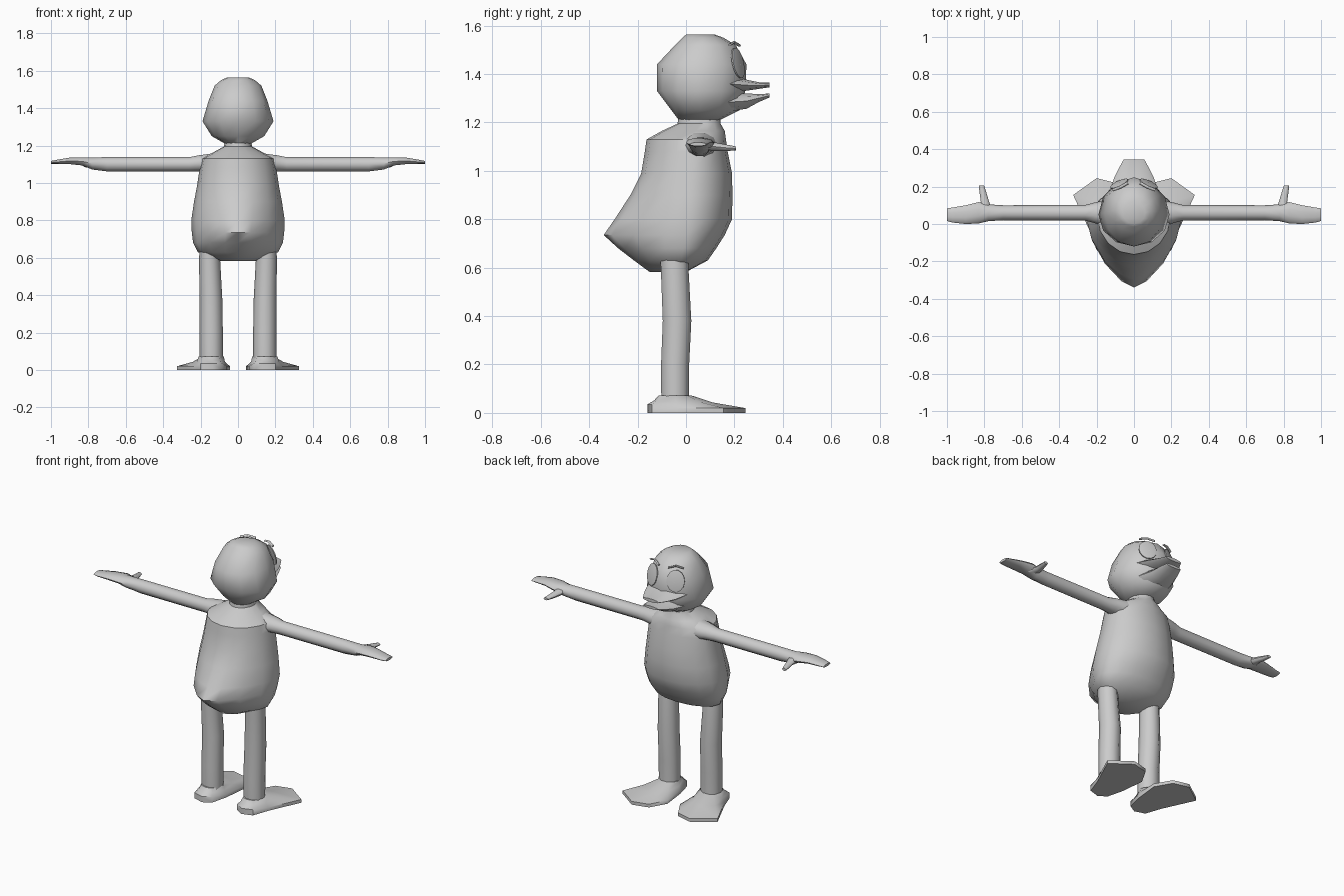
import bpy, bmesh, math
from mathutils import Vector as V

grey = bpy.data.materials.new("plain grey")
grey.diffuse_color = (0.6, 0.6, 0.6, 1)


def loft(name, rings, mirror=False, angle=50):
    """Skin a list of equal rings, cap both ends, optionally mirror in x."""
    bm = bmesh.new()
    vs = [[bm.verts.new(p) for p in r] for r in rings]
    n = len(vs[0])
    for a, b in zip(vs, vs[1:]):
        for i in range(n):
            j = (i + 1) % n
            bm.faces.new((a[i], a[j], b[j], b[i]))
    bm.faces.new(vs[0])
    bm.faces.new(vs[-1])
    bmesh.ops.recalc_face_normals(bm, faces=bm.faces)
    me = bpy.data.meshes.new(name)
    bm.to_mesh(me)
    bm.free()
    me.materials.append(grey)
    ob = bpy.data.objects.new(name, me)
    bpy.context.collection.objects.link(ob)
    bpy.ops.object.select_all(action='DESELECT')
    ob.select_set(True)
    bpy.context.view_layer.objects.active = ob
    bpy.ops.object.shade_smooth_by_angle(angle=math.radians(angle))
    if mirror:
        ob.modifiers.new("mirror", 'MIRROR').use_mirror_merge = False
    return ob


def ell(c, u, v, n=10):
    c, u, v = V(c), V(u), V(v)
    return [c + u * math.cos(t) + v * math.sin(t)
            for t in (2 * math.pi * i / n for i in range(n))]


def egg(z, ymin, ymax, hw, yc, p=1.0, n=16):
    """Flat ring whose back half (-y) gets more pointed as p grows."""
    pts = []
    for i in range(n):
        t = 2 * math.pi * i / n
        c, s = math.cos(t), math.sin(t)
        q = p if s < 0 else 1.0
        x = math.copysign(abs(c) ** q, c) * hw
        y = yc + (s * (ymax - yc) if s > 0 else -abs(s) ** q * (yc - ymin))
        pts.append(V((x, y, z)))
    return pts


# Pear-shaped body with pointed tail, up to the neck
loft("body", [egg(*r) for r in [
    (0.582, -0.15, 0.0, 0.09, -0.06, 1.1),
    (0.63, -0.215, 0.09, 0.215, -0.02, 1.2),
    (0.68, -0.28, 0.125, 0.24, -0.01, 1.3),
    (0.735, -0.34, 0.16, 0.247, 0.0, 1.35),
    (0.80, -0.295, 0.19, 0.25, 0.01, 1.25),
    (0.90, -0.23, 0.192, 0.235, 0.02, 1.1),
    (0.99, -0.185, 0.19, 0.218, 0.03),
    (1.08, -0.17, 0.172, 0.205, 0.04),
    (1.13, -0.163, 0.165, 0.195, 0.04),
    (1.165, -0.10, 0.16, 0.13, 0.04),
    (1.195, -0.035, 0.143, 0.075, 0.055),
    (1.23, -0.03, 0.14, 0.07, 0.055)]])

# Head
loft("head", [egg(*r, 1.0, 12) for r in [
    (1.21, -0.03, 0.14, 0.07, 0.055),
    (1.25, -0.06, 0.22, 0.14, 0.06),
    (1.33, -0.12, 0.245, 0.19, 0.05),
    (1.44, -0.12, 0.25, 0.157, 0.06),
    (1.52, -0.045, 0.205, 0.125, 0.07),
    (1.55, -0.015, 0.155, 0.09, 0.07),
    (1.563, 0.0, 0.12, 0.06, 0.06)]])


# Flat bill in two halves: (y, half width, low z, high z)
def bill(name, rows):
    loft(name, [ell((0, y, (a + b) / 2), (w, 0, 0), (0, 0, (b - a) / 2))
                for y, w, a, b in rows], angle=40)


bill("upper_bill", [(0.15, 0.14, 1.325, 1.40), (0.25, 0.105, 1.33, 1.378),
                    (0.30, 0.08, 1.338, 1.367), (0.345, 0.055, 1.345, 1.365)])
bill("lower_bill", [(0.15, 0.12, 1.24, 1.325), (0.25, 0.085, 1.255, 1.322),
                    (0.30, 0.07, 1.283, 1.318), (0.345, 0.052, 1.303, 1.32)])

# Oval eyes lying on the front of the head, with thin brows
nrm = V((0.42, 0.88, 0.22)).normalized()
side = V((0.88, -0.42, 0)).normalized()
up = side.cross(nrm)
eye_c = V((0.078, 0.212, 1.445))
loft("eye", [ell(eye_c + nrm * d, side * 0.052 * k, up * 0.065 * k, 14)
             for d, k in ((0, 1), (0.006, 1), (0.009, 0.8))], True)
brow_c = eye_c + up * 0.082 + nrm * 0.004
loft("brow", [ell(brow_c + side * s + up * h, nrm * 0.008, up * 0.005, 6)
              for s, h in ((-0.045, -0.008), (0, 0.006), (0.045, -0.006))], True)

# Arms and flat hands: (x, y centre, z centre, half depth, half height)
loft("arm", [ell((x, y, z), (0, a, 0), (0, 0, b)) for x, y, z, a, b in [
    (0.14, 0.055, 1.105, 0.075, 0.055), (0.21, 0.06, 1.105, 0.055, 0.045),
    (0.26, 0.06, 1.1, 0.042, 0.04), (0.70, 0.06, 1.1, 0.04, 0.04),
    (0.78, 0.06, 1.104, 0.045, 0.034), (0.83, 0.06, 1.115, 0.057, 0.023),
    (0.90, 0.05, 1.118, 0.05, 0.018), (0.97, 0.048, 1.112, 0.04, 0.012),
    (1.0, 0.05, 1.11, 0.034, 0.008)]], True)
loft("thumb", [ell(c, (w, 0, 0), (0, 0, h), 8) for c, w, h in [
    ((0.80, 0.07, 1.105), 0.042, 0.02), ((0.797, 0.12, 1.1), 0.022, 0.018),
    ((0.808, 0.17, 1.095), 0.018, 0.013), ((0.816, 0.206, 1.093), 0.014, 0.008)]],
     True)

# Legs
loft("leg", [ell((x, y, z), (w, 0, 0), (0, d, 0)) for x, y, z, w, d in [
    (0.143, -0.045, 0.05, 0.062, 0.06), (0.143, -0.045, 0.2, 0.062, 0.061),
    (0.145, -0.037, 0.38, 0.061, 0.062), (0.152, -0.047, 0.6, 0.056, 0.06),
    (0.152, -0.05, 0.68, 0.05, 0.06)]], True)

# Splayed webbed feet: sole outline rising to the ankle
sole = [(0.085, -0.13), (0.135, -0.16), (0.20, -0.14), (0.235, -0.04),
        (0.325, 0.155), (0.20, 0.245), (0.10, 0.22), (0.043, 0.12), (0.06, -0.03)]
ankle = V((0.143, -0.045, 0.072))


def foot_ring(k):
    pts = []
    for x, y in sole:
        edge = V((x, y, 0.035 if y < -0.1 else 0.02))
        out = (V((x, y, 0)) - V((ankle.x, ankle.y, 0))).normalized() * 0.068
        p = edge.lerp(ankle + out, k)
        p.z = edge.z + (ankle.z - edge.z) * k ** 1.6
        pts.append(p)
    return pts


loft("foot", [[V((x, y, 0)) for x, y in sole],
              foot_ring(0), foot_ring(0.6), foot_ring(1)], True)
